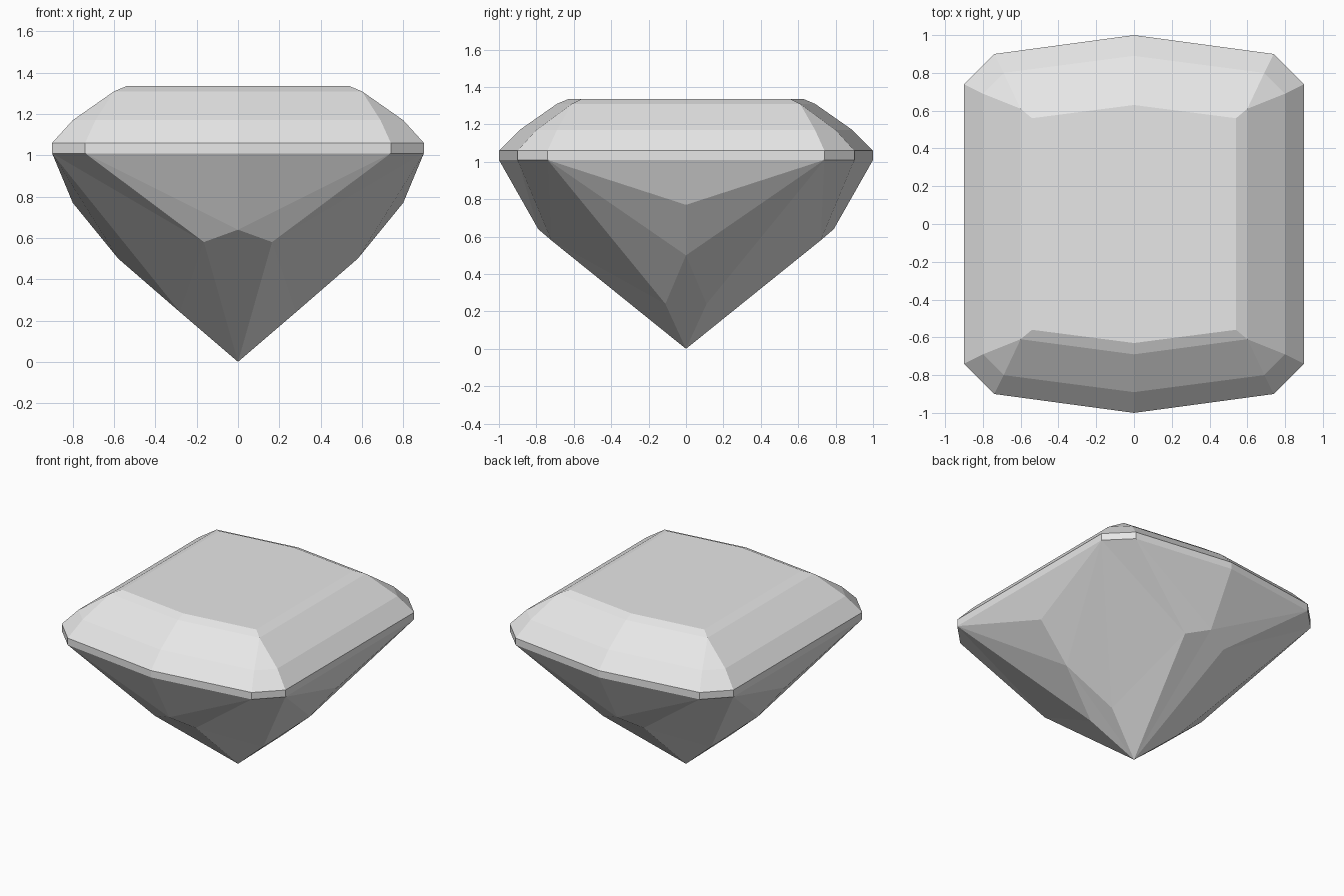
import bpy, bmesh, math

cube = bpy.data.objects.get("Cube")
if cube:
    bpy.data.objects.remove(cube)

# Single flat material
stone = bpy.data.materials.new("pale_grey_stone")
grey = (0.8, 0.8, 0.8, 1)
stone.diffuse_color = grey
stone.use_nodes = True
stone.node_tree.nodes["Principled BSDF"].inputs["Base Color"].default_value = grey


def ring(side, corner_side, corner_end, end, z):
    """Quarter outline: side middle, the two corner points, end middle."""
    return [(side, 0, z), (*corner_side, z), (*corner_end, z), (0, end, z)]


GIRDLE = ((0.90, 0.74), (0.74, 0.90))
bottom = ring(0.90, *GIRDLE, 1.0, 1.01)
levels = [
    bottom,
    ring(0.90, *GIRDLE, 1.0, 1.06),
    ring(0.80, (0.80, 0.69), (0.69, 0.80), 0.89, 1.17),
    ring(0.60, (0.60, 0.61), (0.60, 0.61), 0.69, 1.31),
    ring(0.54, (0.54, 0.56), (0.54, 0.56), 0.63, 1.335),
]
faces = []

# Girdle and stepped crown
for low, high in zip(levels, levels[1:]):
    for i in range(3):
        faces.append([low[i], low[i + 1], high[i + 1], high[i]])

# Table
faces.append([(0, 0, 1.335)] + levels[-1])

# Pavilion facets, running down to the culet
culet = (0, 0, 0)
side_high, side_low, side_kite = (0.80, 0, 0.77), (0.58, 0, 0.50), (0.28, 0.11, 0.24)
end_low, end_kite = (0, 0.79, 0.64), (0.165, 0.72, 0.58)
side_mid, corner_a, corner_b, end_mid = bottom
faces += [
    [side_mid, corner_a, side_high],
    [corner_a, side_high, side_low],
    [corner_a, side_low, side_kite],
    [side_low, side_kite, culet],
    [corner_a, corner_b, end_kite],
    [corner_a, end_kite, side_kite],
    [side_kite, end_kite, culet],
    [corner_b, end_mid, end_low],
    [corner_b, end_low, end_kite],
    [end_low, end_kite, culet],
]

# Build one quarter, mirror it twice and join flat neighbours
bm = bmesh.new()
for face in faces:
    points = list(dict.fromkeys(face))
    if len(points) > 2:
        bm.faces.new([bm.verts.new(p) for p in points])
bmesh.ops.remove_doubles(bm, verts=bm.verts, dist=0.0005)
for axis in "XY":
    bmesh.ops.mirror(bm, geom=bm.verts[:] + bm.edges[:] + bm.faces[:],
                     axis=axis, merge_dist=0.0005)
    bmesh.ops.remove_doubles(bm, verts=bm.verts, dist=0.0005)
bmesh.ops.dissolve_limit(bm, angle_limit=math.radians(0.5),
                         verts=bm.verts, edges=bm.edges)
bmesh.ops.recalc_face_normals(bm, faces=bm.faces)

mesh = bpy.data.meshes.new("cut_gem")
bm.to_mesh(mesh)
bm.free()
mesh.materials.append(stone)
gem = bpy.data.objects.new("cut_gem", mesh)
bpy.context.collection.objects.link(gem)
